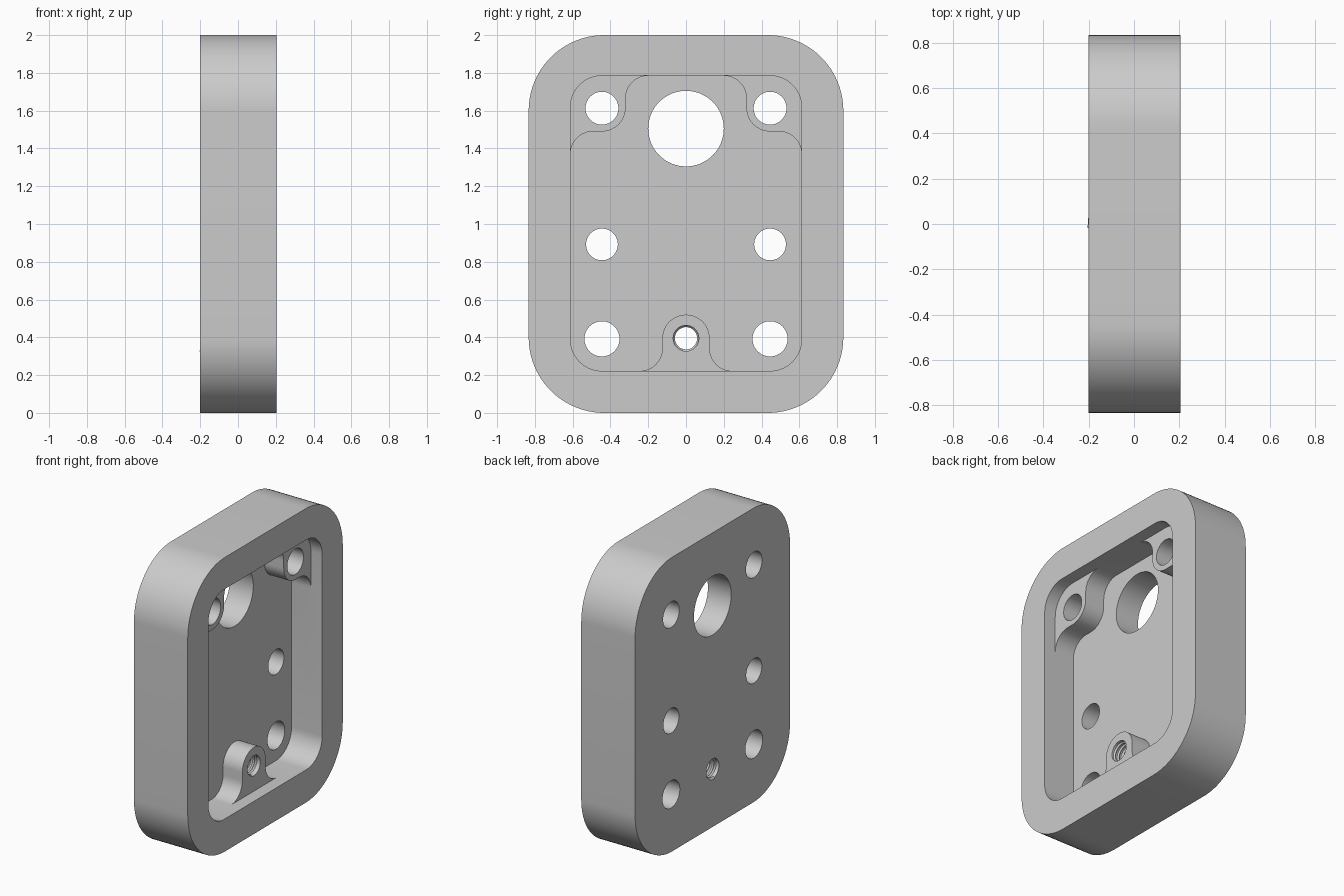
import bpy
import bmesh
from math import sin, cos, pi, radians
from mathutils import Vector

cube = bpy.data.objects.get("Cube")
if cube:
    bpy.data.objects.remove(cube, do_unlink=True)

grey = bpy.data.materials.new("plain grey")
grey.use_nodes = True
grey.diffuse_color = (0.6, 0.6, 0.6, 1)
grey.node_tree.nodes["Principled BSDF"].inputs["Base Color"].default_value = (0.6, 0.6, 0.6, 1)


def rounded(corners, steps=14):
    """Outline in the y-z plane from square corners (y, z, radius)."""
    points = []
    for i, (y, z, r) in enumerate(corners):
        p = Vector((y, z))
        u = (Vector(corners[i - 1][:2]) - p).normalized()
        v = (Vector(corners[(i + 1) % len(corners)][:2]) - p).normalized()
        for k in range(steps + 1):
            t = pi / 2 * k / steps
            q = p + u * r * (1 - sin(t)) + v * r * (1 - cos(t))
            if not points or (q - points[-1]).length > 1e-4:
                points.append(q)
    return points


def circle(y, z, r, sides=48):
    return [(y + r * cos(2 * pi * k / sides), z + r * sin(2 * pi * k / sides)) for k in range(sides)]


def new_object(name, bm):
    bmesh.ops.recalc_face_normals(bm, faces=bm.faces)
    mesh = bpy.data.meshes.new(name)
    bm.to_mesh(mesh)
    bm.free()
    mesh.materials.append(grey)
    obj = bpy.data.objects.new(name, mesh)
    bpy.context.collection.objects.link(obj)
    return obj


def prism(name, outlines, x0, x1):
    """Extrude y-z outlines along x."""
    bm = bmesh.new()
    for outline in outlines:
        face = bm.faces.new([bm.verts.new((x0, y, z)) for y, z in outline])
        extruded = bmesh.ops.extrude_face_region(bm, geom=[face], use_keep_orig=True)
        moved = [g for g in extruded["geom"] if isinstance(g, bmesh.types.BMVert)]
        bmesh.ops.translate(bm, verts=moved, vec=(x1 - x0, 0, 0))
    return new_object(name, bm)


def activate(obj):
    bpy.ops.object.select_all(action="DESELECT")
    obj.select_set(True)
    bpy.context.view_layer.objects.active = obj


def cut(target, cutter):
    cutter.hide_render = True
    mod = target.modifiers.new("cut", "BOOLEAN")
    mod.operation = "DIFFERENCE"
    mod.solver = "EXACT"
    mod.object = cutter
    activate(target)
    bpy.ops.object.modifier_apply(modifier=mod.name)
    bpy.data.objects.remove(cutter, do_unlink=True)


def both_sides(half):
    return half + [(-y, z, r) for y, z, r in reversed(half)]


BACK, FLOOR, BOSS, RIM = -0.2, -0.025, 0.12, 0.205
LOW, HIGH, WALL = 0.222, 1.785, 0.612

# Block with rounded corners
body = prism("housing", [rounded(both_sides([(0.833, 0, 0.4), (0.833, 2, 0.4)]), 24)], BACK, RIM)

# Shallow pocket down to the boss tops
shallow = both_sides([(WALL, LOW, 0.167), (WALL, HIGH, 0.167)])
cut(body, prism("shallow_cutter", [rounded(shallow)], BOSS, 0.3))

# Deep pocket that leaves two corner bosses and the bottom boss standing
deep = both_sides([
    (0.125, 0.52, 0.125), (0.125, LOW, 0.12), (WALL, LOW, 0.167),
    (WALL, 1.49, 0.12), (0.32, 1.49, 0.125), (0.32, HIGH, 0.12)])
cut(body, prism("deep_cutter", [rounded(deep)], FLOOR, 0.3))

# Through holes: large port, three mirrored pairs and the threaded hole
holes = [circle(0, 1.505, 0.2, 72), circle(0, 0.395, 0.068)]
for z, r in ((1.613, 0.087), (0.892, 0.084), (0.392, 0.093)):
    holes += [circle(side * 0.445, z, r) for side in (-1, 1)]
cut(body, prism("hole_cutter", holes, -0.4, 0.4))

# Helical thread ridge inside the bottom boss
bm = bmesh.new()
pitch, sides, half_width = 0.03, 32, 0.011
turns = 10
rings = []
for k in range(turns * sides + 1):
    a = radians(-105) + 2 * pi * k / sides
    x = -0.194 + pitch * k / sides
    section = ((-half_width, 0.07), (0, 0.059), (half_width, 0.07))
    rings.append([bm.verts.new((x + dx, r * cos(a), 0.395 + r * sin(a))) for dx, r in section])
for a, b in zip(rings, rings[1:]):
    for i in range(3):
        j = (i + 1) % 3
        bm.faces.new((a[i], a[j], b[j], b[i]))
bm.faces.new(rings[0])
bm.faces.new(rings[-1])
thread = new_object("thread", bm)

for obj in (body, thread):
    activate(obj)
    bpy.ops.object.shade_smooth_by_angle(angle=radians(30))
